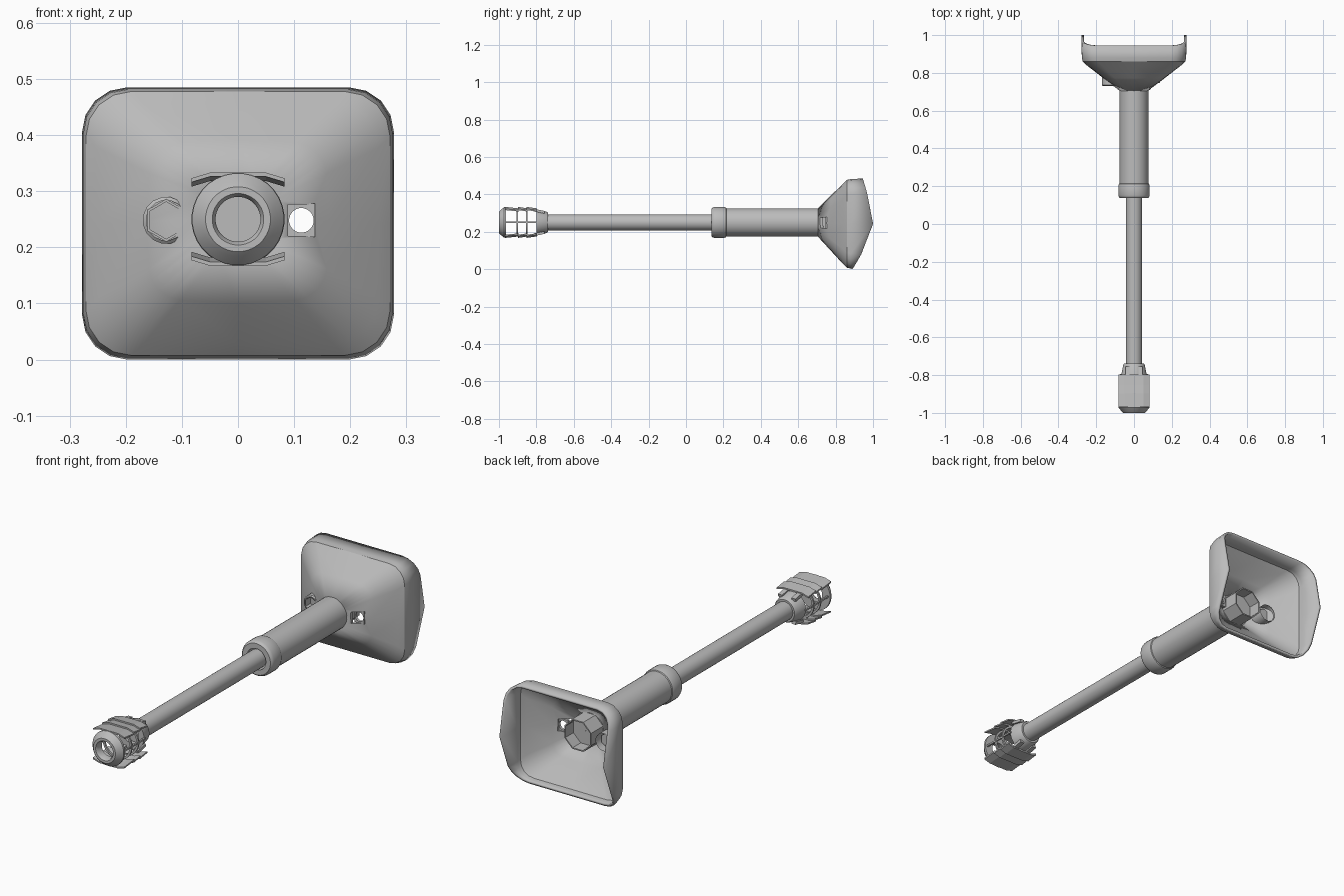
import bpy, bmesh, math
from mathutils import Vector, Matrix

if "Cube" in bpy.data.objects:
    bpy.data.objects.remove(bpy.data.objects["Cube"])

AX = 0.25          # height of the long axis
grey = bpy.data.materials.new("plain grey")
grey.diffuse_color = (0.5, 0.5, 0.5, 1)
grey.use_nodes = True
grey.node_tree.nodes["Principled BSDF"].inputs["Base Color"].default_value = grey.diffuse_color


def make(name, bm, smooth=True):
    bmesh.ops.recalc_face_normals(bm, faces=bm.faces)
    me = bpy.data.meshes.new(name)
    bm.to_mesh(me)
    bm.free()
    ob = bpy.data.objects.new(name, me)
    bpy.context.collection.objects.link(ob)
    me.materials.append(grey)
    if smooth:
        bpy.ops.object.select_all(action='DESELECT')
        ob.select_set(True)
        bpy.context.view_layer.objects.active = ob
        bpy.ops.object.shade_smooth_by_angle(angle=math.radians(32))
    return ob


def loft(bm, rings, loop=False, cap=False):
    vs = [[bm.verts.new(p) for p in r] for r in rings]
    pairs = list(zip(vs, vs[1:])) + ([(vs[-1], vs[0])] if loop else [])
    n = len(vs[0])
    for a, b in pairs:
        for i in range(n):
            j = (i + 1) % n
            bm.faces.new((a[i], a[j], b[j], b[i]))
    if cap:
        bm.faces.new(vs[0])
        bm.faces.new(vs[-1])


def lathe(name, profile, sides=32, x=0, z=AX, loop=False, cap=False):
    """Spin (y, radius) pairs round an axis along y."""
    bm = bmesh.new()
    rings = []
    for y, r in profile:
        rings.append([(x + r * math.cos(2 * math.pi * (i + .5) / sides), y,
                       z + r * math.sin(2 * math.pi * (i + .5) / sides)) for i in range(sides)])
    loft(bm, rings, loop, cap)
    return make(name, bm)


def box(name, x, y, z, size, tilt=0):
    bm = bmesh.new()
    bmesh.ops.create_cube(bm, size=1, matrix=Matrix.Translation((x, y, z))
                          @ Matrix.Rotation(tilt, 4, 'X') @ Matrix.Diagonal((*size, 1)))
    return make(name, bm, False)


def cut(ob, cutter):
    m = ob.modifiers.new("cut", 'BOOLEAN')
    m.operation, m.object, m.solver = 'DIFFERENCE', cutter, 'EXACT'
    cutter.hide_render = True
    cutter.hide_viewport = True


# Shield: round neck flaring to a rounded rectangle with a curved rear rim
CZ, HW, HH = 0.2425, 0.278, 0.2425


def section(hw, hh, rad, y):
    pts = []
    for q in range(4):
        sx, sz = ((1, 1), (-1, 1), (-1, -1), (1, -1))[q]
        for k in range(5):
            a = (q + k / 4) * math.pi / 2
            pts.append(Vector((sx * (hw - rad) + rad * math.cos(a), y,
                               CZ + sz * (hh - rad) + rad * math.sin(a))))
        # one point in the middle of each straight edge, slightly bowed out
        pts.append(Vector(((0, y, CZ + hh), (-hw, y, CZ), (0, y, CZ - hh), (hw, y, CZ))[q]))
    return pts


def neck(r, y):
    pts = []
    for q in range(4):
        for deg in (28, 36, 45, 54, 62, 90):
            a = math.radians(q * 90 + deg)
            pts.append(Vector((r * math.cos(a), y, AX + r * math.sin(a))))
    return pts


rim = section(HW, HH, 0.08, 0.9)
for p in rim:
    t = (p.z - CZ) / HH
    p.y = 1 - (0.055 if t > 0 else 0.11) * abs(t) ** 1.4
start, wide = neck(0.076, 0.705), section(0.25, 0.215, 0.08, 0.84)
mid = [a.lerp(b, 0.5) for a, b in zip(start, wide)]
bm = bmesh.new()
loft(bm, [start, mid, wide, section(0.271, 0.235, 0.08, 0.86),
          section(0.276, 0.239, 0.08, 0.88), rim])
shield = make("shield", bm)
sol = shield.modifiers.new("thickness", 'SOLIDIFY')
sol.thickness, sol.offset = 0.012, -1

# Side opening through the shield, with a thin floor plate behind it
pocket = box("pocket_cutter", 0.112, 0.75, 0.248, (0.046, 0.12, 0.056))
hole = lathe("hole_cutter", [(0.65, 0.022), (0.9, 0.022)], 20, 0.113, 0.248, cap=True)
cut(shield, pocket)
floor = box("opening_plate", 0.112, 0.752, 0.248, (0.05, 0.012, 0.06))
cut(floor, hole)

# Boss with a hexagonal recess on the other side
lathe("boss", [(0.80, 0.042), (0.735, 0.042), (0.73, 0.036)], 16, -0.128, 0.248)
lathe("hex_recess", [(0.73, 0.038), (0.73, 0.033), (0.775, 0.033), (0.775, 0.001)],
      6, -0.128, 0.248)

# Octagonal socket inside the shield
lathe("inner_socket", [(0.71, 0.076), (0.81, 0.076), (0.81, 0.07), (0.75, 0.07), (0.75, 0.001)], 8)

# Thick sleeve with its front collar
lathe("sleeve", [(0.20, 0.076), (0.72, 0.076)], cap=True)
lathe("collar", [(0.137, 0.05), (0.137, 0.074), (0.143, 0.08), (0.152, 0.083), (0.205, 0.083),
                 (0.213, 0.08), (0.217, 0.074), (0.217, 0.05)], loop=True)

# Thin tube
lathe("tube", [(-0.78, 0.043), (0.15, 0.043)], cap=True)

# Vented tip: front ring, rear cone, thin ribs and side bars
lathe("tip_ring", [(-0.99, 0.040), (-1.0, 0.046), (-1.0, 0.058), (-0.992, 0.066), (-0.972, 0.082),
                   (-0.962, 0.082), (-0.962, 0.040)], loop=True)
lathe("tip_cone", [(-0.80, 0.04), (-0.80, 0.068), (-0.745, 0.057), (-0.738, 0.052),
                   (-0.738, 0.04)], loop=True)
for y in (-0.905, -0.855):
    lathe("tip_rib", [(y, 0.066), (y, 0.076), (y + 0.008, 0.076), (y + 0.008, 0.066)], loop=True)
for s in (-1, 1):
    box("side_bar", s * 0.069, -0.88, AX, (0.008, 0.17, 0.008))

# Bent louvre plates above and below the tip
outline = [(-0.083, 0.058), (-0.05, 0.068), (0.05, 0.068), (0.083, 0.058)]
for s in (-1, 1):
    for y0, y1 in ((-0.968, -0.893), (-0.898, -0.848), (-0.853, -0.797)):
        bm = bmesh.new()
        rings = []
        for y, lift in ((y0, 0.008), (y1, 0.0)):
            top = [(x, y, AX + s * (h + lift + 0.007)) for x, h in outline]
            low = [(x, y, AX + s * (h + lift)) for x, h in reversed(outline)]
            rings.append(top + low)
        loft(bm, rings, cap=True)
        make("louvre", bm, False)
    for x in (-0.035, 0.035):
        box("louvre_clip", x, -0.785, AX + s * 0.06, (0.022, 0.06, 0.014), s * -0.2)
